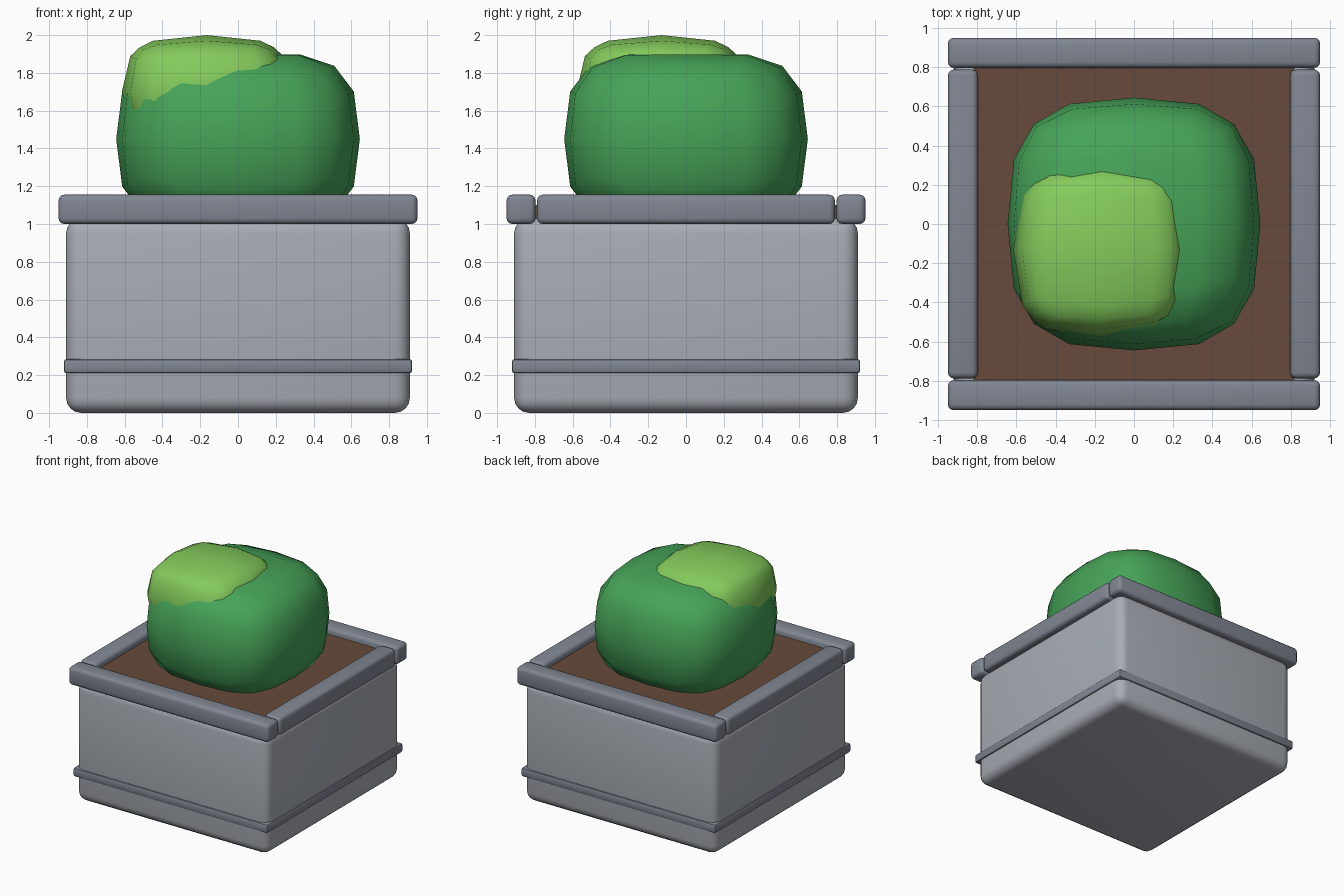
import bpy, bmesh, math

if "Cube" in bpy.data.objects:
    bpy.data.objects.remove(bpy.data.objects["Cube"])


def material(name, rgb):
    m = bpy.data.materials.new(name)
    lin = [(c / 255 / 12.92) if c < 11 else ((c / 255 + 0.055) / 1.055) ** 2.4 for c in rgb]
    m.diffuse_color = (*lin, 1)
    m.use_nodes = True
    m.node_tree.nodes["Principled BSDF"].inputs["Base Color"].default_value = m.diffuse_color
    return m


STONE = material("light_grey_stone", (168, 173, 181))
TRIM = material("dark_grey_trim", (128, 134, 146))
SOIL = material("brown_soil", (103, 74, 59))
LEAF = material("dark_green_leaf", (70, 163, 88))
TIP = material("light_green_leaf", (132, 203, 92))


def finish(name, bm, mat, angle):
    me = bpy.data.meshes.new(name)
    bm.to_mesh(me)
    bm.free()
    me.materials.append(mat)
    ob = bpy.data.objects.new(name, me)
    bpy.context.collection.objects.link(ob)
    bpy.ops.object.select_all(action='DESELECT')
    ob.select_set(True)
    bpy.context.view_layer.objects.active = ob
    bpy.ops.object.shade_smooth_by_angle(angle=math.radians(angle))
    return ob


def box(name, lo, hi, mat, bevel=0.0, segments=2):
    """Rounded box between two corners."""
    bm = bmesh.new()
    bmesh.ops.create_cube(bm, size=1)
    for v in bm.verts:
        v.co = [(a + b) / 2 + c * (b - a) for a, b, c in zip(lo, hi, v.co)]
    if bevel:
        bmesh.ops.bevel(bm, geom=bm.edges[:], offset=bevel, segments=segments,
                        profile=0.5, affect='EDGES')
    return finish(name, bm, mat, 40)


def blob(name, centre, half, mat, mid, power, flat):
    """Boxy rounded bush: 4x4 cube grid pushed onto a superellipsoid, flattened top and bottom."""
    bm = bmesh.new()
    bmesh.ops.create_cube(bm, size=2)
    bmesh.ops.subdivide_edges(bm, edges=bm.edges[:], cuts=3, use_grid_fill=True)
    for v in bm.verts:
        d = [math.copysign(mid, c) if 0.3 < abs(c) < 0.7 else c for c in v.co]
        r = sum(abs(c) ** power for c in d) ** (-1 / power)
        d = [c * r for c in d]
        d[2] = max(-flat, min(flat, d[2]))
        v.co = [o + h * c for o, h, c in zip(centre, half, d)]
    return finish(name, bm, mat, 60)


# planter body, lower band and soil
box("planter_body", (-0.91, -0.91, 0), (0.91, 0.91, 1.03), STONE, 0.08, 4)
box("lower_band", (-0.922, -0.922, 0.21), (0.922, 0.922, 0.285), TRIM, 0.015)
box("soil", (-0.82, -0.82, 0.95), (0.82, 0.82, 1.10), SOIL)

# rim bars: long front and back, short sides between them
for s, y_name, x_name in ((-1, "front", "left"), (1, "back", "right")):
    a, b = sorted((s * 0.797, s * 0.95))
    box("rim_" + y_name, (-0.95, a, 1.0), (0.95, b, 1.155), TRIM, 0.03, 3)
    box("rim_" + x_name, (a, -0.788, 1.0), (b, 0.788, 1.155), TRIM, 0.03, 3)

# bush and its lighter crown
blob("bush", (0, 0, 1.45), (0.645, 0.645, 0.49), LEAF, 0.54, 2.95, 0.912)
blob("bush_crown", (-0.165, -0.13, 1.70), (0.45, 0.45, 0.30), TIP, 0.70, 2.9, 1.0)
